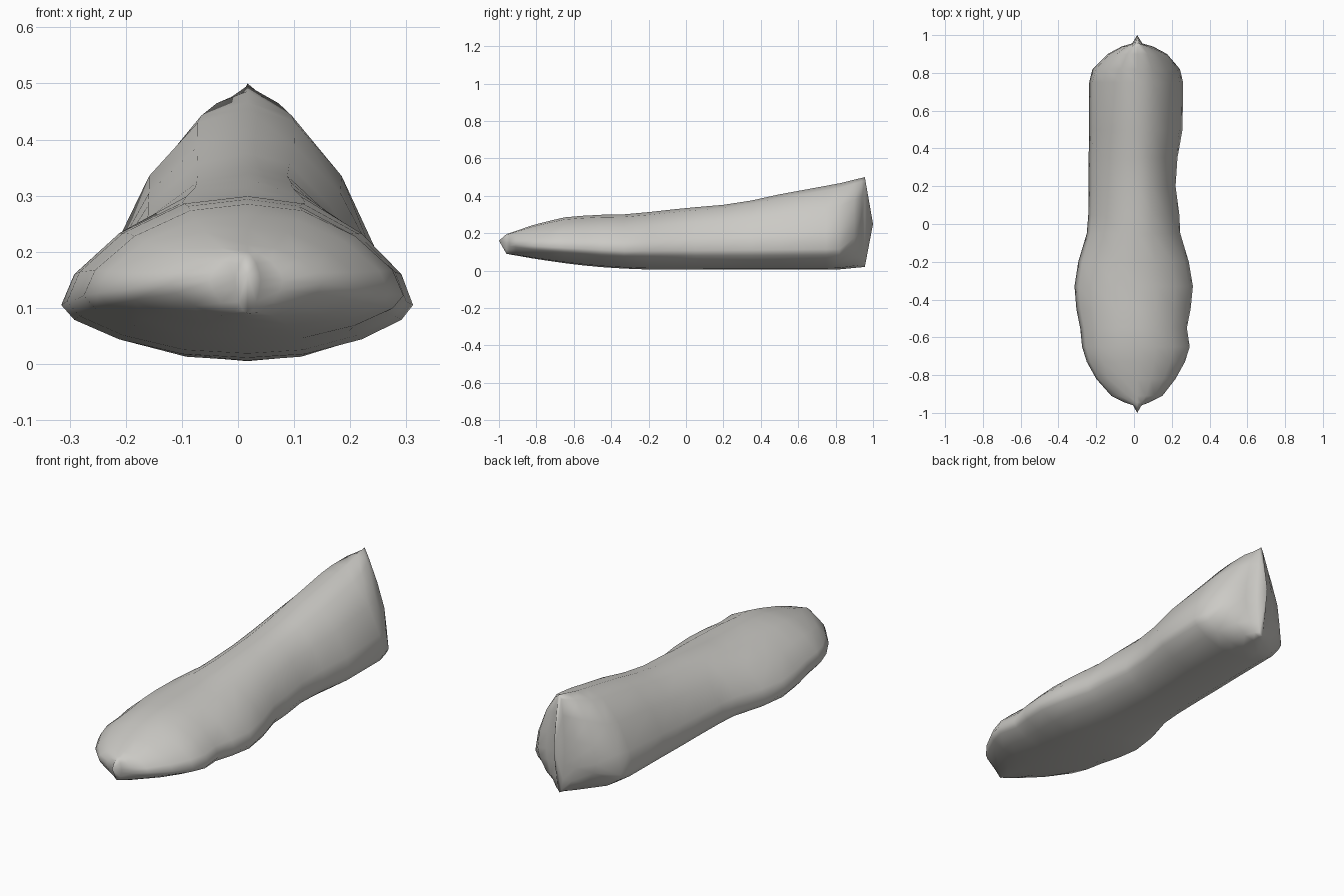
import bpy, bmesh

cube = bpy.data.objects.get("Cube")
if cube:
    bpy.data.objects.remove(cube, do_unlink=True)

MID = 0.017  # x of the lengthwise centre line

# Plan outline: position along the length, right edge, left edge
OUTLINE = [
    (-.96, -.005, .04), (-.945, -.05, .08), (-.91, -.12, .15), (-.82, -.2, .22),
    (-.73, -.25, .27), (-.65, -.275, .295), (-.55, -.285, .28), (-.45, -.305, .3),
    (-.33, -.315, .312), (-.2, -.295, .29), (-.05, -.25, .245), (.05, -.242, .24),
    (.2, -.24, .22), (.35, -.24, .23), (.5, -.238, .257), (.75, -.237, .26),
    (.82, -.22, .243), (.9, -.14, .175), (.94, -.065, .1), (.956, -.01, .044),
]
# Side profiles: position along the length, height
TOP = [(-.96, .195), (-.8, .25), (-.65, .285), (-.5, .298), (-.3, .302), (0, .335),
       (.2, .352), (.35, .375), (.6, .43), (.8, .462), (.956, .5)]
BOTTOM = [(-.96, .09), (-.8, .062), (-.6, .033), (-.4, .014), (-.2, .006), (.8, .005), (.956, .02)]
WIDEST = [(-.96, .15), (-.8, .13), (-.33, .105), (.82, .115), (.956, .22)]
# Quarter of the cross-section: share of half width, share of height
QUARTER = [(1, 0), (.93, .28), (.69, .65), (.35, .93)]


def height_at(profile, y):
    """Straight-line interpolation along a side profile."""
    for (y0, z0), (y1, z1) in zip(profile, profile[1:]):
        if y <= y1:
            return z0 + (z1 - z0) * (y - y0) / (y1 - y0)
    return profile[-1][1]


def section_points(y, right, left):
    """One closed ring, going left, top, right, bottom."""
    top, low, wide = (height_at(p, y) for p in (TOP, BOTTOM, WIDEST))
    upper, lower = top - wide, low - wide
    half_left, half_right = left - MID, right - MID
    ring = [(half_left * w, upper * h) for w, h in QUARTER]
    ring.append((0, upper))
    ring += [(half_right * w, upper * h) for w, h in reversed(QUARTER)]
    ring += [(half_right * w, lower * h) for w, h in QUARTER[1:]]
    ring.append((0, lower))
    ring += [(half_left * w, lower * h) for w, h in reversed(QUARTER[1:])]
    return [(MID + x, y, wide + z) for x, z in ring]


# Loft the rings from toe to heel
bm = bmesh.new()
rings = [[bm.verts.new(p) for p in section_points(*row)] for row in OUTLINE]
sides = len(rings[0])
for near, far in zip(rings, rings[1:]):
    for i in range(sides):
        j = (i + 1) % sides
        bm.faces.new((near[i], near[j], far[j], far[i]))

# Close both ends on a small pointed tip
for ring, tip in ((rings[0], (MID, -1, .16)), (rings[-1], (MID, 1, .25))):
    point = bm.verts.new(tip)
    for i in range(sides):
        bm.faces.new((ring[i], ring[(i + 1) % sides], point))
bmesh.ops.recalc_face_normals(bm, faces=bm.faces)
for face in bm.faces:
    face.smooth = True

mesh = bpy.data.meshes.new("shoe_last")
bm.to_mesh(mesh)
bm.free()
shoe_last = bpy.data.objects.new("shoe_last", mesh)
bpy.context.collection.objects.link(shoe_last)

# Single warm grey finish
grey = bpy.data.materials.new("warm_grey")
grey.use_nodes = True
colour = (.6, .59, .56, 1)
grey.diffuse_color = colour
grey.node_tree.nodes["Principled BSDF"].inputs["Base Color"].default_value = colour
mesh.materials.append(grey)
